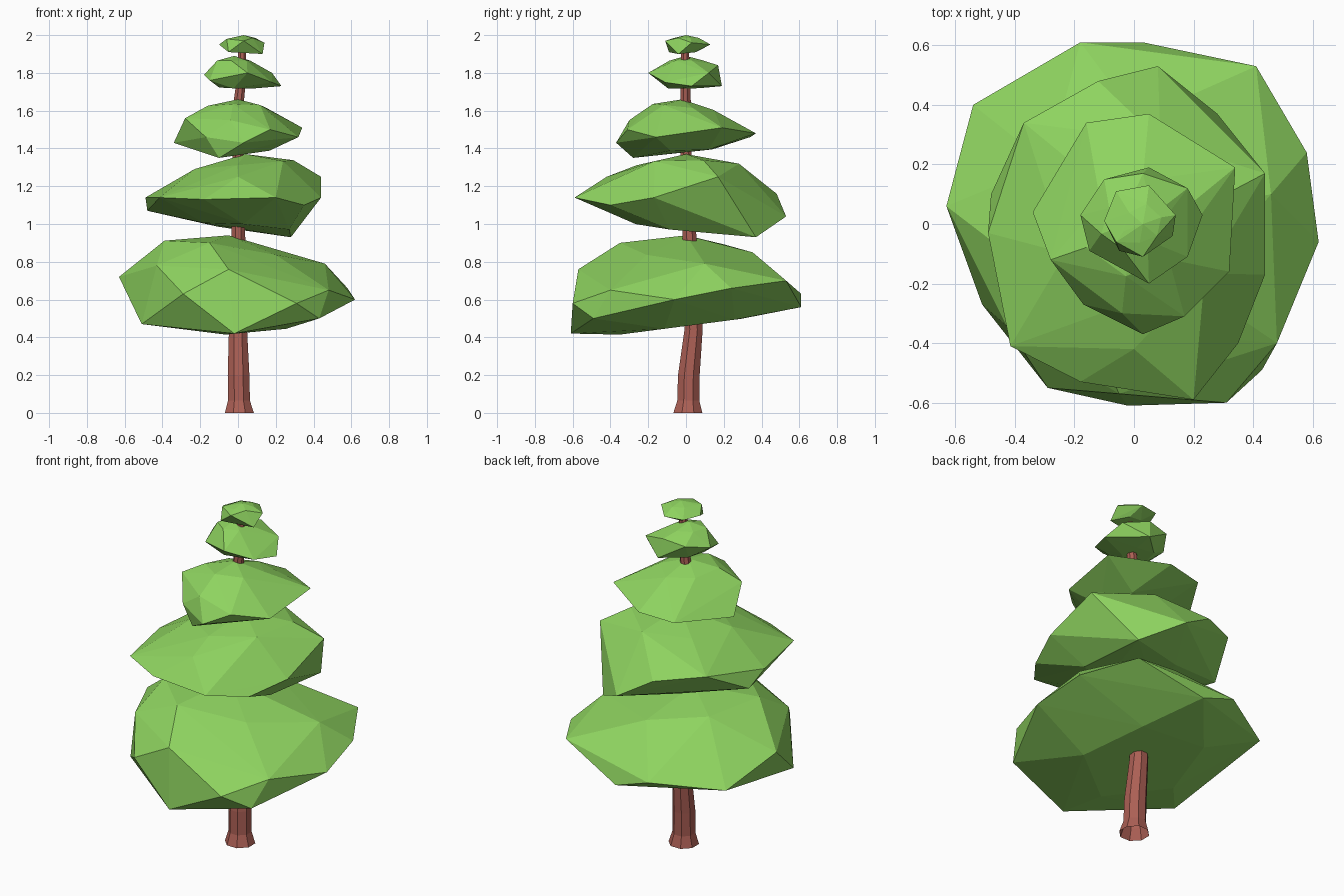
import bpy, bmesh, math
from mathutils import Vector


def material(name, rgb):
    m = bpy.data.materials.new(name)
    m.diffuse_color = (*rgb, 1)
    return m


GREEN = material("leaf green", (0.27, 0.65, 0.115))
BROWN = material("red brown bark", (0.41, 0.115, 0.09))


def finish(bm, name, mat):
    mesh = bpy.data.meshes.new(name)
    bm.to_mesh(mesh)
    bm.free()
    mesh.materials.append(mat)
    bpy.context.collection.objects.link(bpy.data.objects.new(name, mesh))


# One faceted foliage layer: the hull of a ragged rim, a tilted crown and a tilted underside
def foliage(name, rim, top, crown, under):
    bm = bmesh.new()
    pts = [Vector(p) for p in rim] + [Vector(top)]
    for count, start, (r, z, sx, sy) in ((6, .35, crown), (5, .9, under)):
        for i in range(count):
            a = math.tau * i / count + start
            k = r * (1 + 0.08 * math.sin(i * 2.4))
            x, y = k * math.cos(a), k * math.sin(a)
            pts.append(Vector((top[0] + x, top[1] + y, z + sx * x + sy * y)))
    for p in pts:
        bm.verts.new(p)
    bmesh.ops.convex_hull(bm, input=bm.verts)
    loose = [v for v in bm.verts if not v.link_faces]
    bmesh.ops.delete(bm, geom=loose, context='VERTS')
    bmesh.ops.recalc_face_normals(bm, faces=bm.faces)
    finish(bm, name, GREEN)


foliage("foliage_bottom",
        [(.62, -.06, .60), (.58, .24, .66), (.41, .53, .70), (.03, .61, .56), (-.18, .61, .63),
         (-.54, .40, .60), (-.63, .06, .72), (-.51, -.27, .47), (-.29, -.55, .63),
         (-.02, -.61, .42), (.31, -.60, .58), (.43, -.49, .50), (-.05, -.57, .76),
         (.46, .1, .79), (-.43, -.34, .78), (.48, -.40, .65), (-.15, -.35, .90)],
        (-.05, .0, .94), (.34, .865, -.13, -.02), (.33, .46, 0, .13))
foliage("foliage_low",
        [(.44, .17, 1.25), (.44, -.17, 1.14), (.35, -.40, 1.10), (.20, -.59, 1.14),
         (-.18, -.53, 1.13), (-.415, -.41, 1.14), (-.49, -.03, 1.14), (-.48, .10, 1.07),
         (-.37, .34, 1.20), (-.12, .48, 1.16), (.08, .53, 1.04), (.28, .37, .93),
         (.0, -.42, 1.25)],
        (.04, .0, 1.37), (.27, 1.315, .09, 0), (.25, .985, -.08, -.05))
foliage("foliage_middle",
        [(.34, .19, 1.51), (.05, .37, 1.48), (-.16, .34, 1.46), (-.34, .04, 1.43),
         (-.28, -.12, 1.56), (-.17, -.27, 1.46), (-.10, -.28, 1.35), (.03, -.37, 1.43),
         (.17, -.31, 1.50), (.32, -.16, 1.46), (-.04, -.30, 1.55)],
        (.0, -.02, 1.66), (.16, 1.62, 0, -.1), (.18, 1.39, 0, .03))
foliage("foliage_high",
        [(.23, .03, 1.73), (.18, .12, 1.80), (.05, .19, 1.73), (.03, .17, 1.84),
         (-.10, .15, 1.82), (-.18, .03, 1.79), (-.15, -.09, 1.76), (.05, -.20, 1.80),
         (.18, -.11, 1.75)],
        (-.02, .0, 1.89), (.09, 1.865, 0, 0), (.09, 1.72, -.04, .02))
foliage("foliage_top",
        [(.14, .03, 1.96), (.05, .13, 1.95), (-.06, .11, 1.95), (-.10, .01, 1.95),
         (-.05, -.09, 1.91), (.03, -.11, 1.97), (.13, -.04, 1.90), (-.06, -.06, 1.98)],
        (.03, .0, 2.0), (.065, 1.985, 0, 0), (.06, 1.915, -.03, -.1))

# Trunk: eight-sided rings (x, y, z, radius), flared at the foot and bent slightly, open below
rings = [(.007, .01, 0, .083), (.005, .012, .065, .063), (.003, .015, .2, .062),
         (0, .04, .44, .052), (.002, .018, .95, .039), (0, 0, 1.35, .032),
         (.003, -.002, 1.64, .03), (.022, -.003, 1.8, .025), (.022, -.005, 1.94, .022)]
bm = bmesh.new()
loops = [[bm.verts.new((x + r * math.cos(math.tau * (i + .5) / 8),
                        y + r * math.sin(math.tau * (i + .5) / 8), z)) for i in range(8)]
         for x, y, z, r in rings]
for a, b in zip(loops, loops[1:]):
    for i in range(8):
        j = (i + 1) % 8
        bm.faces.new((a[i], a[j], b[j], b[i]))
bm.faces.new(loops[-1])
finish(bm, "trunk", BROWN)
